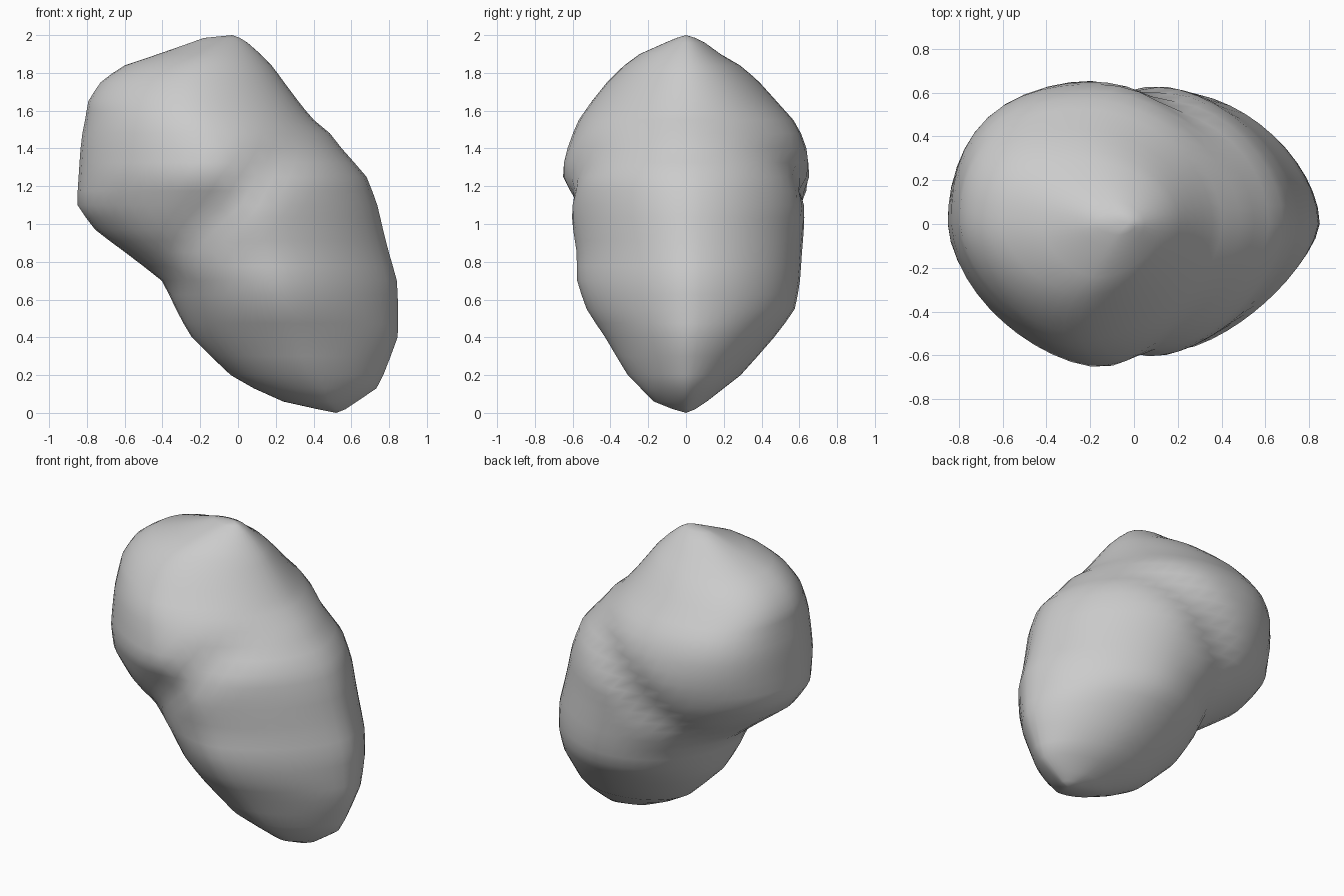
import bpy, bmesh, math

if "Cube" in bpy.data.objects:
    bpy.data.objects.remove(bpy.data.objects["Cube"])

# Horizontal slices: z, x left, x right, y front, y back, x of widest depth
SLICES = [
    (0.02, 0.42, 0.57, -0.07, 0.05, 0.50),
    (0.06, 0.24, 0.63, -0.17, 0.11, 0.46),
    (0.13, 0.08, 0.74, -0.24, 0.20, 0.42),
    (0.20, -0.04, 0.77, -0.31, 0.29, 0.37),
    (0.40, -0.25, 0.85, -0.43, 0.47, 0.29),
    (0.55, -0.33, 0.85, -0.53, 0.58, 0.24),
    (0.70, -0.40, 0.845, -0.58, 0.605, 0.20),
    (0.85, -0.60, 0.80, -0.58, 0.615, 0.15),
    (0.97, -0.76, 0.77, -0.60, 0.625, 0.10),
    (1.10, -0.855, 0.74, -0.63, 0.65, 0.02),
    (1.25, -0.845, 0.685, -0.67, 0.66, -0.10),
    (1.40, -0.835, 0.55, -0.63, 0.64, -0.16),
    (1.48, -0.825, 0.49, -0.60, 0.61, -0.20),
    (1.55, -0.81, 0.40, -0.57, 0.57, -0.22),
    (1.65, -0.795, 0.32, -0.50, 0.48, -0.25),
    (1.75, -0.73, 0.245, -0.42, 0.39, -0.25),
    (1.84, -0.61, 0.18, -0.33, 0.29, -0.22),
    (1.90, -0.42, 0.12, -0.25, 0.18, -0.16),
    (1.96, -0.25, 0.05, -0.11, 0.10, -0.10),
    (1.985, -0.18, 0.01, -0.05, 0.05, -0.07),
]
SEGMENTS = 48


def mix(a, b, t):
    return a + (b - a) * t


def ring_points(z, xl, xr, yf, yb, cx):
    # Superellipse quadrants: pointed to the right below, squarer at back left above
    t = min(max((z - 0.7) / 0.7, 0), 1)
    powers = {(1, 1): mix(1.75, 1.9, t), (-1, 1): mix(2.0, 2.5, t),
              (-1, -1): mix(1.85, 1.7, t), (1, -1): mix(1.45, 1.75, t)}
    pts = []
    for i in range(SEGMENTS):
        a = 2 * math.pi * (i + 0.0) / SEGMENTS
        c, s = math.cos(a), math.sin(a)
        n = powers[(1 if c >= 0 else -1, 1 if s >= 0 else -1)]
        r = (abs(c) ** n + abs(s) ** n) ** (-1 / n)
        x = cx + r * c * ((xr - cx) if c >= 0 else (cx - xl))
        y = r * s * (yb if s >= 0 else -yf)
        # Shallow neck crease where the two lobes meet
        d = (z - (1.18 + 0.85 * x - 0.55 * x * x)) / 1.3
        y *= 1 - 0.10 * math.exp(-(d / 0.10) ** 2)
        pts.append((x, y, z))
    return pts


# Add a midway slice wherever the spacing is wide
levels = []
for a, b in zip(SLICES, SLICES[1:]):
    levels.append(a)
    if b[0] - a[0] > 0.09:
        levels.append(tuple(mix(p, q, 0.5) for p, q in zip(a, b)))
levels.append(SLICES[-1])

# Loft the two-lobed rock
bm = bmesh.new()
rings = [[bm.verts.new(p) for p in ring_points(*lv)] for lv in levels]
for lo, hi in zip(rings, rings[1:]):
    for i in range(SEGMENTS):
        j = (i + 1) % SEGMENTS
        bm.faces.new((lo[i], lo[j], hi[j], hi[i]))
bottom = bm.verts.new((0.52, 0, 0))
top = bm.verts.new((-0.03, 0, 2))
for i in range(SEGMENTS):
    j = (i + 1) % SEGMENTS
    bm.faces.new((bottom, rings[0][j], rings[0][i]))
    bm.faces.new((top, rings[-1][i], rings[-1][j]))

# Light smoothing on the body, tips held in place
body = [v for r in rings[2:-2] for v in r]
bmesh.ops.smooth_vert(bm, verts=body, factor=0.3,
                      use_axis_x=True, use_axis_y=True, use_axis_z=False)
bmesh.ops.recalc_face_normals(bm, faces=bm.faces)
for f in bm.faces:
    f.smooth = True

mesh = bpy.data.meshes.new("two_lobed_rock")
bm.to_mesh(mesh)
bm.free()
rock = bpy.data.objects.new("two_lobed_rock", mesh)
bpy.context.collection.objects.link(rock)
